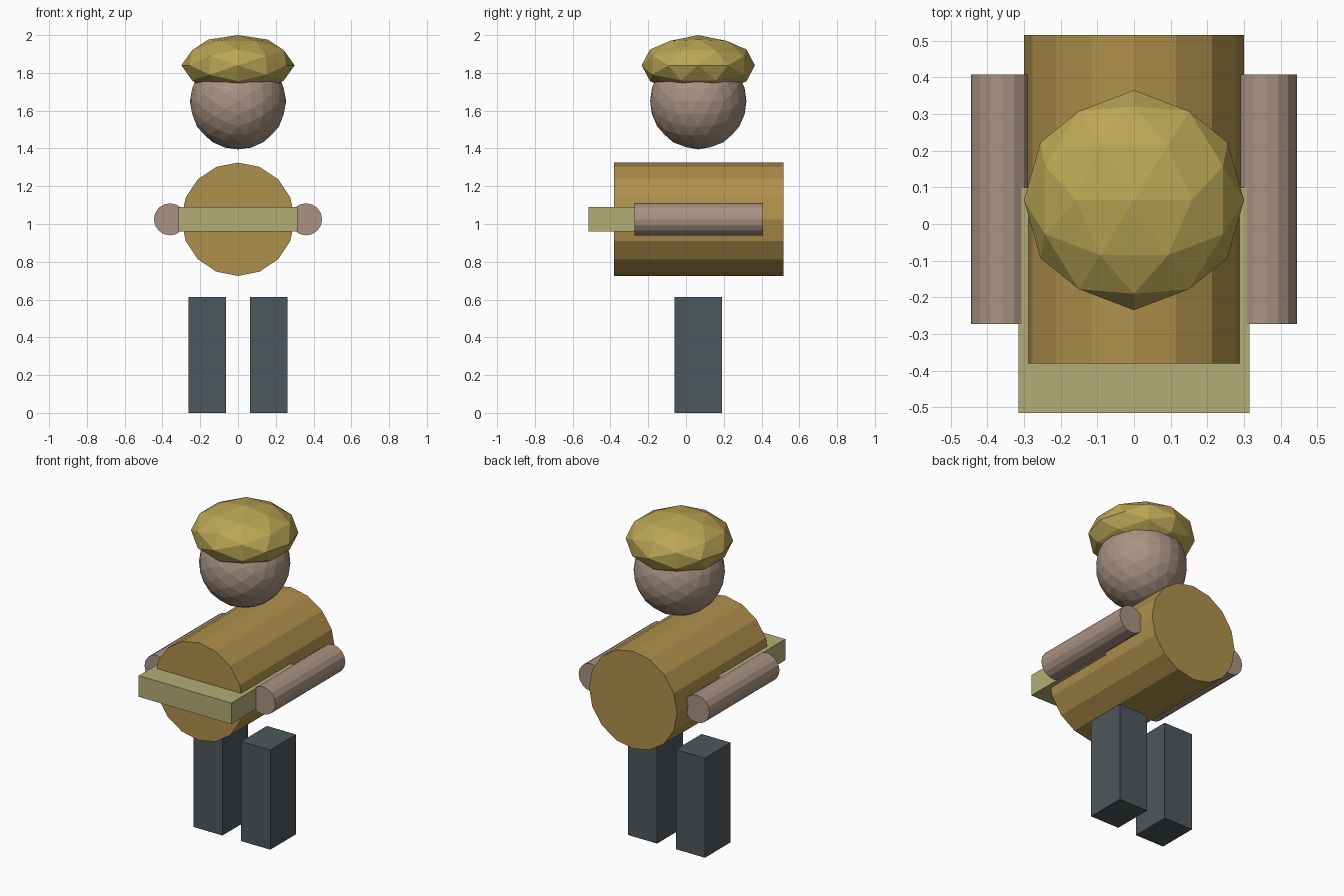
import bpy, bmesh
from math import pi
from mathutils import Matrix, Vector

if "Cube" in bpy.data.objects:
    bpy.data.objects.remove(bpy.data.objects["Cube"])


def paint(name, rgb):
    m = bpy.data.materials.new(name)
    m.diffuse_color = (*rgb, 1)
    m.use_nodes = True
    m.node_tree.nodes["Principled BSDF"].inputs["Base Color"].default_value = m.diffuse_color
    return m


SKIN = paint("skin", (0.40, 0.29, 0.22))
OCHRE = paint("ochre", (0.43, 0.28, 0.07))
YELLOW = paint("yellow", (0.49, 0.38, 0.09))
KHAKI = paint("khaki", (0.45, 0.42, 0.18))
SLATE = paint("slate", (0.075, 0.095, 0.105))


def finish(bm, name, mat):
    bmesh.ops.recalc_face_normals(bm, faces=bm.faces)
    me = bpy.data.meshes.new(name)
    bm.to_mesh(me)
    bm.free()
    me.materials.append(mat)
    ob = bpy.data.objects.new(name, me)
    bpy.context.collection.objects.link(ob)
    return ob


def box(name, mat, lo, hi):
    lo, hi = Vector(lo), Vector(hi)
    bm = bmesh.new()
    bmesh.ops.create_cube(bm, size=1)
    bmesh.ops.scale(bm, vec=hi - lo, verts=bm.verts)
    bmesh.ops.translate(bm, vec=(lo + hi) / 2, verts=bm.verts)
    return finish(bm, name, mat)


def tube_y(name, mat, x, z, r, y0, y1):
    """16-sided cylinder lying along y."""
    bm = bmesh.new()
    bmesh.ops.create_cone(bm, cap_ends=True, segments=16, radius1=r, radius2=r, depth=y1 - y0,
                          matrix=Matrix.Translation((x, (y0 + y1) / 2, z)) @ Matrix.Rotation(pi / 2, 4, 'X'))
    return finish(bm, name, mat)


def ico_ball(name, mat, centre, radii, levels):
    """Subdivided icosahedron with an edge midpoint on every axis."""
    phi = (1 + 5 ** 0.5) / 2
    bm = bmesh.new()
    for a in (-1, 1):
        for b in (-phi, phi):
            for co in ((b, a, 0), (0, b, a), (a, 0, b)):
                bm.verts.new(co)
    bmesh.ops.convex_hull(bm, input=bm.verts)
    for _ in range(levels):
        bmesh.ops.subdivide_edges(bm, edges=bm.edges[:], cuts=1, use_grid_fill=True)
        for v in bm.verts:
            v.co.normalize()
    bmesh.ops.scale(bm, vec=radii, verts=bm.verts)
    bmesh.ops.translate(bm, vec=centre, verts=bm.verts)
    return finish(bm, name, mat)


# Head and flattened cap
ico_ball("head", SKIN, (0, 0.065, 1.65), (0.255, 0.255, 0.255), 2)
ico_ball("cap", YELLOW, (0, 0.065, 1.84), (0.30, 0.30, 0.16), 1)

# Barrel torso with a slab across the front
tube_y("torso", OCHRE, 0, 1.025, 0.30, -0.38, 0.515)
box("front_slab", KHAKI, (-0.315, -0.515, 0.96), (0.315, 0.10, 1.09))

# Arms and legs on both sides
for side, s in (("left", 1), ("right", -1)):
    tube_y(side + "_arm", SKIN, s * 0.36, 1.025, 0.085, -0.273, 0.408)
    x = s * 0.163
    box(side + "_leg", SLATE, (x - 0.099, -0.06, 0), (x + 0.099, 0.19, 0.613))
